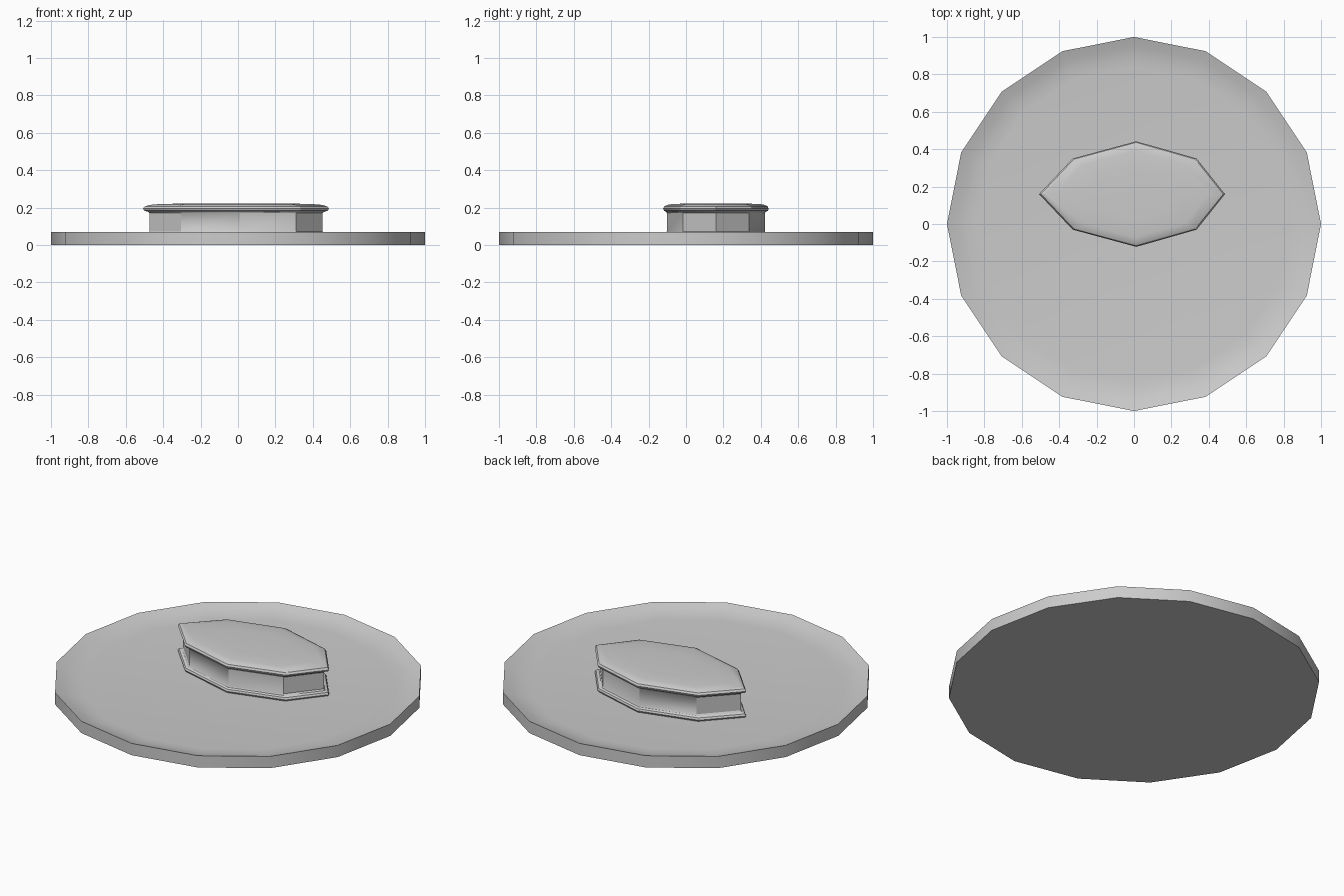
import bpy, bmesh
from math import cos, sin, pi

if "Cube" in bpy.data.objects:
    bpy.data.objects.remove(bpy.data.objects["Cube"])


def loft(name, outline, centre, profile):
    """Stack scaled copies of an outline through (scale, z) profile steps and cap both ends."""
    bm = bmesh.new()
    cx, cy = centre
    rings = [[bm.verts.new((cx + (x - cx) * s, cy + (y - cy) * s, z)) for x, y in outline]
             for s, z in profile]
    n = len(outline)
    for a, b in zip(rings, rings[1:]):
        for i in range(n):
            j = (i + 1) % n
            bm.faces.new((a[i], a[j], b[j], b[i]))
    bm.faces.new(rings[0][::-1])
    bm.faces.new(rings[-1])
    bmesh.ops.recalc_face_normals(bm, faces=bm.faces)
    mesh = bpy.data.meshes.new(name)
    bm.to_mesh(mesh)
    bm.free()
    obj = bpy.data.objects.new(name, mesh)
    bpy.context.collection.objects.link(obj)
    bpy.ops.object.select_all(action='DESELECT')
    obj.select_set(True)
    bpy.context.view_layer.objects.active = obj
    bpy.ops.object.shade_smooth_by_angle(angle=pi / 6)
    return obj


# Sixteen-sided plate with a shallow dished top
circle = [(cos(i * pi / 8), sin(i * pi / 8)) for i in range(16)]
loft("dished_plate", circle, (0, 0),
     [(1, 0), (1, 0.07), (0.95, 0.053), (0.9, 0.042), (0.84, 0.037)])

# Eight-sided spool: buried foot flange, straight neck, rounded cap
lozenge = [(0.487, 0.16), (0.335, 0.35), (0.012, 0.442), (-0.328, 0.35),
           (-0.508, 0.16), (-0.328, -0.03), (0.012, -0.122), (0.335, -0.03)]
loft("raised_spool", lozenge, (-0.01, 0.16),
     [(0.93, 0.03), (0.98, 0.036), (1, 0.047), (0.985, 0.058), (0.945, 0.064),
      (0.93, 0.072), (0.93, 0.17), (0.945, 0.177), (0.985, 0.183), (1, 0.194),
      (0.98, 0.206), (0.93, 0.214), (0.82, 0.219), (0.5, 0.222)])
